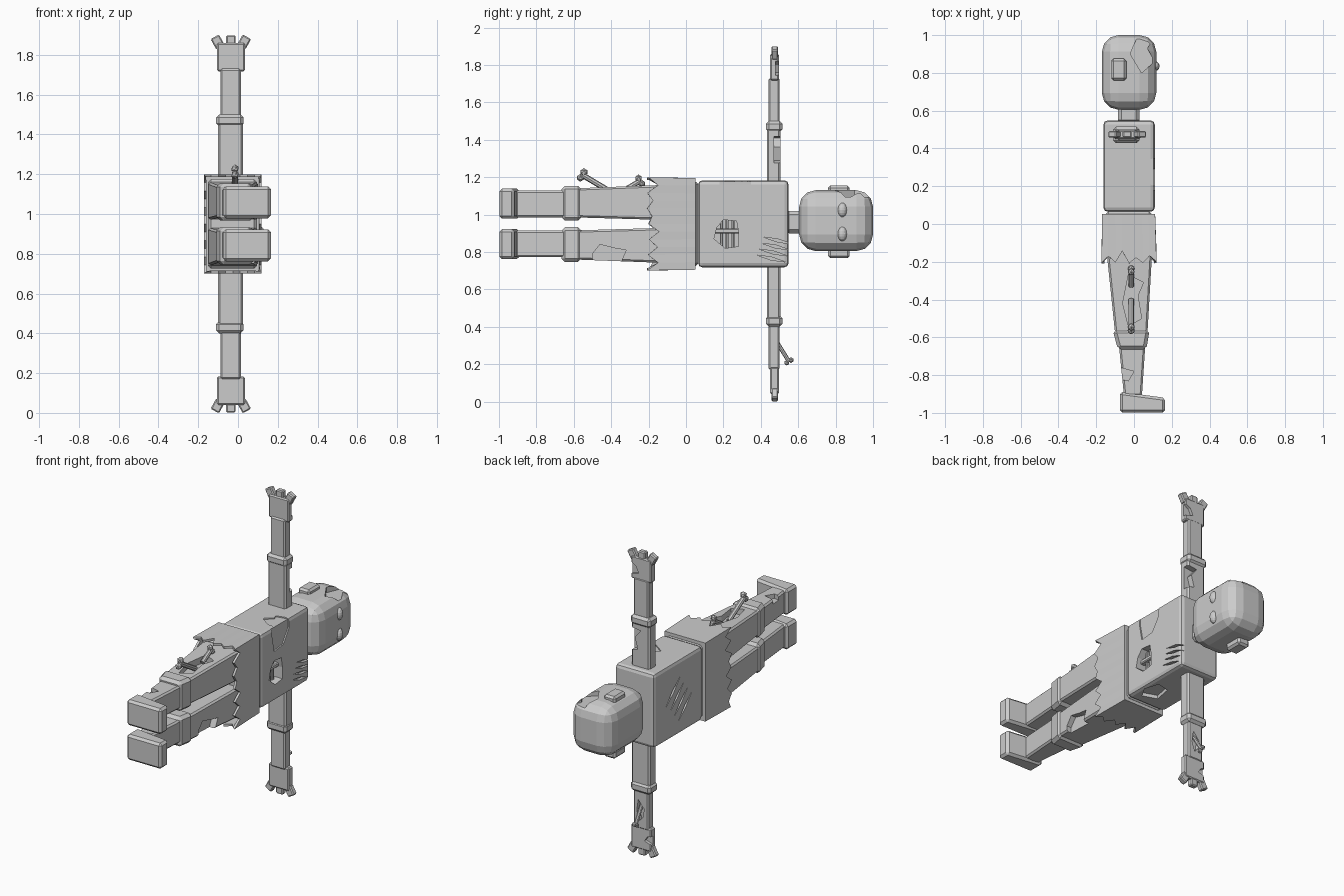
import bpy, bmesh, math, random
from mathutils import Vector

if "Cube" in bpy.data.objects:
    bpy.data.objects.remove(bpy.data.objects["Cube"])

random.seed(4)
CZ = 0.95  # mirror plane between left and right limbs


def make(name, bm):
    bmesh.ops.recalc_face_normals(bm, faces=bm.faces)
    me = bpy.data.meshes.new(name)
    bm.to_mesh(me)
    bm.free()
    ob = bpy.data.objects.new(name, me)
    bpy.context.collection.objects.link(ob)
    return ob


def loft(name, rings, bevel=0.012, seg=1):
    """Closed solid through matching rings of 3D points."""
    bm = bmesh.new()
    vs = [[bm.verts.new(p) for p in r] for r in rings]
    n = len(vs[0])
    for a, b in zip(vs, vs[1:]):
        for i in range(n):
            bm.faces.new((a[i], a[(i + 1) % n], b[(i + 1) % n], b[i]))
    bm.faces.new(vs[0])
    bm.faces.new(vs[-1])
    bmesh.ops.recalc_face_normals(bm, faces=bm.faces)
    if bevel:
        bmesh.ops.bevel(bm, geom=list(bm.edges), offset=bevel, segments=seg,
                        profile=0.5, affect='EDGES', clamp_overlap=True)
    return make(name, bm)


def rect_y(y, x0, x1, z0, z1):
    return [(x0, y, z0), (x1, y, z0), (x1, y, z1), (x0, y, z1)]


def box(name, x, y, z, bevel=0.012, seg=1):
    return loft(name, [rect_y(y[0], *x, *z), rect_y(y[1], *x, *z)], bevel, seg)


def zr(s, a, b):
    return sorted((CZ + s * a, CZ + s * b))


def cut(ob, axis, pts, lo, hi):
    """Cut a flat-bottomed wound with the given outline out of a part."""
    def put(p, d):
        q = list(p)
        q.insert(axis, d)
        return q
    c = loft("cutter", [[put(p, lo) for p in pts], [put(p, hi) for p in pts]], 0)
    c.hide_render = True
    m = ob.modifiers.new("wound", 'BOOLEAN')
    m.operation, m.object, m.solver = 'DIFFERENCE', c, 'EXACT'
    dg = bpy.context.evaluated_depsgraph_get()
    me = bpy.data.meshes.new_from_object(ob.evaluated_get(dg))
    ob.modifiers.clear()
    ob.data = me
    bpy.data.objects.remove(c)


def slash(cx, cy, dx, dy, w):
    """Thin diamond outline of a claw mark."""
    n = Vector((-dy, dx)).normalized() * w
    return [(cx - dx, cy - dy), (cx + n.x, cy + n.y), (cx + dx, cy + dy), (cx - n.x, cy - n.y)]


def bone(name, p0, p1, r=0.013):
    p0, p1 = Vector(p0), Vector(p1)
    d = p1 - p0
    rot = d.to_track_quat('Z', 'Y').to_matrix().to_4x4()
    bm = bmesh.new()
    bmesh.ops.create_cone(bm, cap_ends=True, segments=8, radius1=r, radius2=r, depth=d.length)
    bmesh.ops.transform(bm, matrix=rot, verts=bm.verts)
    bmesh.ops.translate(bm, vec=(p0 + p1) / 2, verts=bm.verts)
    for k in (-1, 1):
        g = bmesh.ops.create_icosphere(bm, subdivisions=1, radius=r * 1.4)
        bmesh.ops.translate(bm, vec=p1 + rot.to_3x3() @ Vector((0, k * r * 1.2, 0)), verts=g['verts'])
    return make(name, bm)


# Head, neck, ears, eyes
head = box("head", (-0.17, 0.118), (0.605, 1.0), (0.805, 1.13), 0.088, 3)
cut(head, 2, [(-0.02, 0.9), (0.03, 1.02), (0.13, 1.02), (0.07, 0.93), (0.11, 0.86), (0.04, 0.8)], 1.095, 1.3)
box("neck", (-0.085, 0.03), (0.53, 0.63), (0.9, 1.02), 0.02)
box("ear", (-0.12, -0.04), (0.76, 0.875), (1.11, 1.155))
box("ear", (-0.12, -0.04), (0.76, 0.875), (0.767, 0.82))
for z in (1.024, 0.897):
    bm = bmesh.new()
    bmesh.ops.create_uvsphere(bm, u_segments=12, v_segments=8, radius=1)
    bmesh.ops.scale(bm, vec=(0.026, 0.026, 0.039), verts=bm.verts)
    bmesh.ops.translate(bm, vec=(0.11, 0.836, z), verts=bm.verts)
    make("eye", bm)

# Torso with wounds and claw marks
torso = box("torso", (-0.162, 0.11), (0.065, 0.548), (0.718, 1.183), 0.022, 2)
cut(torso, 0, [(0.15, 0.87), (0.165, 0.93), (0.2, 0.972), (0.27, 0.965), (0.282, 0.9), (0.28, 0.83), (0.21, 0.82)], 0.02, 0.2)
cut(torso, 0, [(0.18, 1.25), (0.18, 1.13), (0.2, 1.03), (0.29, 1.04), (0.345, 1.12), (0.35, 1.25)], 0.102, 0.2)
cut(torso, 2, [(0.2, 0.2), (0.06, 0.21), (-0.01, 0.26), (0.04, 0.3), (0.03, 0.33), (0.2, 0.37)], 1.176, 1.3)
cut(torso, 2, [(-0.04, 0.16), (0.05, 0.13), (0.09, 0.2), (0.06, 0.29), (-0.02, 0.27)], 0.6, 0.74)
for i in range(4):
    cut(torso, 0, slash(0.455 + 0.012 * i, 0.765 + 0.032 * i, 0.075, -0.018, 0.008), 0.09, 0.2)
    cut(torso, 0, slash(0.24 + 0.04 * i, 0.87 + 0.045 * i, 0.07, -0.07, 0.009), -0.3, -0.15)
for y in (0.19, 0.22, 0.25):
    box("rib", (0.035, 0.07), (y - 0.008, y + 0.008), (0.81, 0.98), 0.004)
box("breastbone", (0.05, 0.085), (0.14, 0.29), (0.9, 0.925), 0.005)

# Hips and ragged shorts
box("hips", (-0.15, 0.095), (-0.13, 0.068), (0.725, 1.175), 0.015)
bm = bmesh.new()
corners = [(-0.17, 0.705), (0.112, 0.705), (0.112, 1.195), (-0.17, 1.195)]
path = []
for (x, z), (u, v), n in zip(corners, corners[1:] + corners[:1], (8, 12, 8, 12)):
    path += [(x + (u - x) * i / n, z + (v - z) * i / n) for i in range(n)]
top = [bm.verts.new((x, 0.052, z)) for x, z in path]
hem = [bm.verts.new((x * 1.03 + 0.004, -0.195 - random.uniform(0, 0.015) if i % 2 == 0
                     else -random.uniform(0.14, 0.185), CZ + (z - CZ) * 1.015))
       for i, (x, z) in enumerate(path)]
for i in range(len(path)):
    j = (i + 1) % len(path)
    bm.faces.new((top[i], top[j], hem[j], hem[i]))
bm.faces.new(top)
shorts = make("ragged_shorts", bm)
sol = shorts.modifiers.new("cloth", 'SOLIDIFY')
sol.thickness, sol.offset = 0.014, -1

for s in (1, -1):
    # Leg: tapered thigh, knee band, shin, foot
    thigh = loft("thigh", [rect_y(-0.08, -0.152, 0.1, *zr(s, 0.02, 0.21)),
                           rect_y(-0.6, -0.098, 0.07, *zr(s, 0.035, 0.19))], 0.01)
    knee = loft("knee", [rect_y(-0.56, -0.113, 0.083, *zr(s, 0.017, 0.204)),
                         rect_y(-0.665, -0.085, 0.065, *zr(s, 0.017, 0.204))], 0.018)
    shin = loft("shin", [rect_y(-0.64, -0.08, 0.06, *zr(s, 0.035, 0.178)),
                         rect_y(-0.91, -0.053, 0.042, *zr(s, 0.035, 0.178))], 0.01)
    z0, z1 = zr(s, 0.028, 0.188)
    loft("foot", [[(-0.075, -0.998, z), (-0.075, -0.888, z), (0.165, -0.92, z), (0.165, -0.998, z)]
                  for z in (z0, z1)], 0.014)
    if s > 0:
        cut(thigh, 2, [(-0.06, -0.42), (-0.03, -0.27), (0.05, -0.31), (0.02, -0.38), (0.04, -0.5), (-0.03, -0.54)], 1.11, 1.3)
        cut(shin, 2, [(-0.1, -0.82), (-0.1, -0.75), (-0.04, -0.77), (0.0, -0.78), (-0.03, -0.83)], 1.1, 1.3)
    else:
        cut(thigh, 0, [(-0.5, 0.79), (-0.46, 0.84), (-0.38, 0.82), (-0.32, 0.81), (-0.35, 0.74), (-0.5, 0.74)], 0.045, 0.3)

    # Arm: upper arm, elbow band, forearm, hand, three fingers
    upper = box("upper_arm", (-0.1, 0.025), (0.432, 0.505), zr(s, 0.18, 0.51), 0.01)
    box("elbow", (-0.11, 0.028), (0.428, 0.516), zr(s, 0.49, 0.55), 0.015)
    fore = box("forearm", (-0.088, 0.014), (0.442, 0.5), zr(s, 0.53, 0.78), 0.008)
    hand = box("hand", (-0.105, 0.034), (0.45, 0.496), zr(s, 0.767, 0.91), 0.007)
    if s > 0:
        cut(upper, 1, [(-0.02, 1.29), (0.04, 1.27), (0.04, 1.42), (-0.04, 1.41), (0.0, 1.36)], 0.47, 0.6)
        cut(hand, 1, [(-0.02, 1.76), (0.05, 1.74), (0.05, 1.83), (0.0, 1.8)], 0.478, 0.6)
    else:
        cut(fore, 1, [(-0.06, 0.3), (-0.02, 0.35), (-0.01, 0.28), (-0.03, 0.22), (-0.055, 0.25)], 0.475, 0.6)
        cut(hand, 1, [(-0.12, 0.08), (-0.06, 0.1), (-0.08, 0.13), (-0.12, 0.14)], 0.478, 0.6)
    for k in (-1, 0, 1):
        a = k * 0.5
        bx = -0.036 + k * 0.052
        u, v = Vector((math.cos(a), -math.sin(a))), Vector((math.sin(a), math.cos(a)))
        quad = [Vector((bx, 0.888)) + u * p + v * q
                for p, q in ((-0.024, 0), (0.024, 0), (0.024, 0.06), (-0.024, 0.06))]
        loft("finger", [[(p.x, y, CZ + s * p.y) for p in quad] for y in (0.457, 0.492)], 0.006)

# Exposed bones
bone("thigh_bone_lower", (-0.015, -0.4, 1.12), (-0.015, -0.555, 1.212), 0.015)
bone("thigh_bone_upper", (-0.015, -0.33, 1.13), (-0.015, -0.245, 1.18), 0.014)
bone("forearm_bone", (-0.036, 0.485, 0.32), (-0.036, 0.55, 0.215), 0.011)
